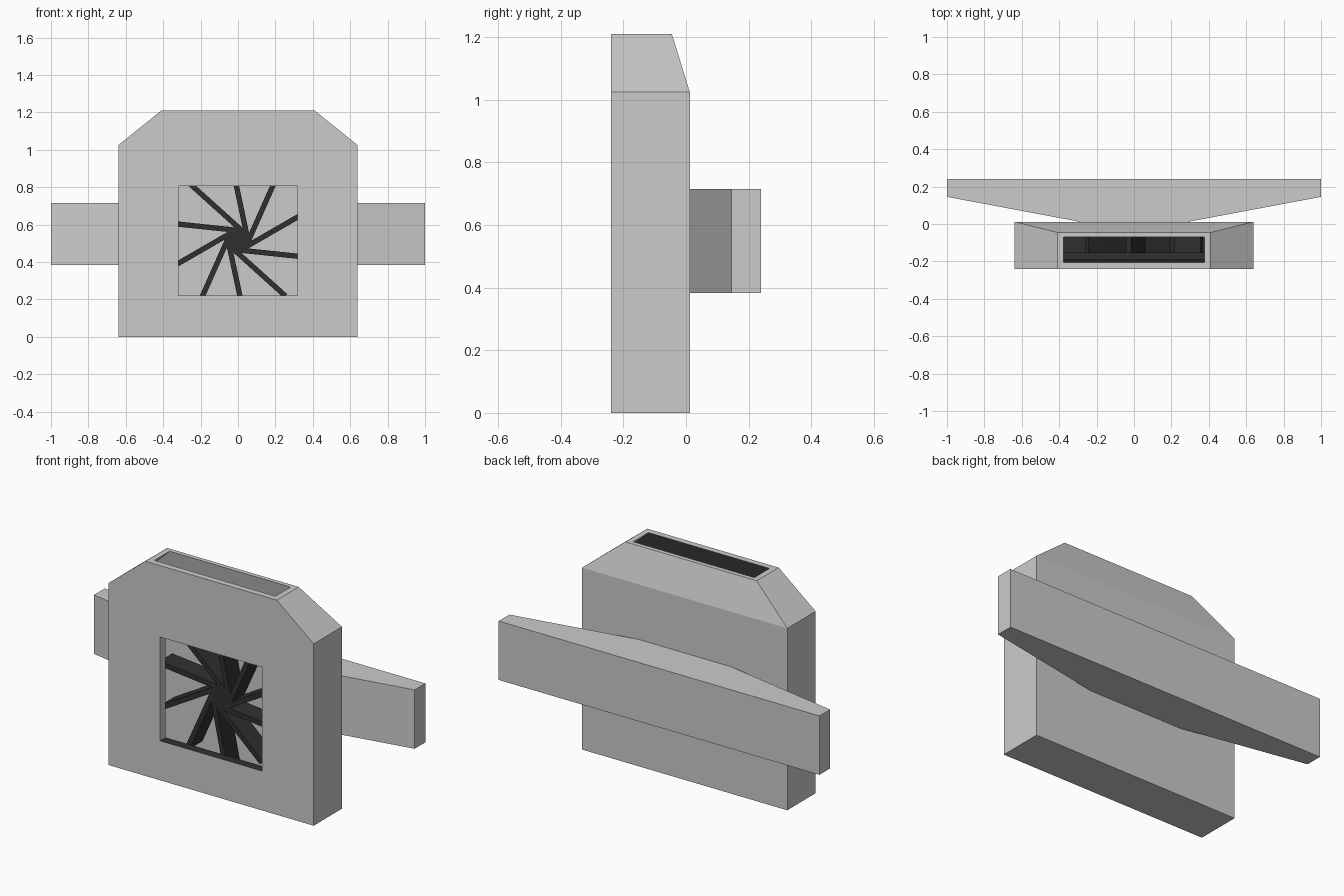
import bpy, bmesh, math
from mathutils import Matrix, Vector

if "Cube" in bpy.data.objects:
    bpy.data.objects.remove(bpy.data.objects["Cube"])

dark = bpy.data.materials.new("dark")
dark.diffuse_color = (0.03, 0.03, 0.03, 1)
dark.use_nodes = True
dark.node_tree.nodes["Principled BSDF"].inputs["Base Color"].default_value = dark.diffuse_color


def make_object(name, bm, mat=None):
    bmesh.ops.recalc_face_normals(bm, faces=bm.faces)
    me = bpy.data.meshes.new(name)
    bm.to_mesh(me)
    bm.free()
    ob = bpy.data.objects.new(name, me)
    bpy.context.collection.objects.link(ob)
    if mat:
        me.materials.append(mat)
    return ob


def loft(bm, rings):
    """Skin a list of closed point rings and cap both ends."""
    loops = [[bm.verts.new(p) for p in r] for r in rings]
    n = len(loops[0])
    for a, b in zip(loops, loops[1:]):
        for i in range(n):
            j = (i + 1) % n
            bm.faces.new((a[i], a[j], b[j], b[i]))
    bm.faces.new(loops[0])
    bm.faces.new(loops[-1])


def rect(hx, y0, y1, z):
    return [(-hx, y0, z), (hx, y0, z), (hx, y1, z), (-hx, y1, z)]


def box(bm, x0, x1, y0, y1, z0, z1, matrix=Matrix()):
    m = matrix @ Matrix.Translation(((x0 + x1) / 2, (y0 + y1) / 2, (z0 + z1) / 2))
    m = m @ Matrix.Diagonal((x1 - x0, y1 - y0, z1 - z0, 1))
    bmesh.ops.create_cube(bm, size=1, matrix=m)


# Hollow housing: outside going up, rim, then inside going down
bm = bmesh.new()
loft(bm, [rect(0.64, -0.24, 0.012, 0),
          rect(0.64, -0.24, 0.012, 1.025),
          rect(0.41, -0.24, -0.045, 1.21),
          rect(0.377, -0.205, -0.07, 1.21),
          rect(0.60, -0.19, -0.03, 1.0),
          rect(0.60, -0.19, -0.03, 0.04)])
housing = make_object("housing", bm)

# Square window cut through the front wall
bm = bmesh.new()
box(bm, -0.318, 0.318, -0.4, -0.12, 0.222, 0.807)
cutter = make_object("window_cutter", bm)
cutter.hide_render = True
mod = housing.modifiers.new("window", 'BOOLEAN')
mod.operation = 'DIFFERENCE'
mod.solver = 'EXACT'
mod.object = cutter
bpy.context.view_layer.objects.active = housing
bpy.ops.object.modifier_apply(modifier=mod.name)
bpy.data.objects.remove(cutter)

# Dark inside of the front wall, floor and window sill
grey = bpy.data.materials.new("grey")
housing.data.materials.clear()
housing.data.materials.append(grey)
housing.data.materials.append(dark)
for p in housing.data.polygons:
    inner_front = p.normal.y > 0.7 and p.center.y < -0.1
    floor = p.normal.z > 0.7 and p.center.z < 0.5
    p.material_index = 1 if inner_front or floor else 0

# Fan rotor: hub with ten offset blades
centre = Matrix.Translation((0, 0, 0.517))
bm = bmesh.new()
bmesh.ops.create_cone(bm, cap_ends=True, segments=20, radius1=0.07, radius2=0.07, depth=0.11,
                      matrix=centre @ Matrix.Translation((0, -0.10, 0)) @ Matrix.Rotation(math.pi / 2, 4, 'X'))
for k in range(10):
    turn = Matrix.Rotation(-math.radians(30 + 36 * k), 4, 'Y')
    box(bm, 0.0, 0.388, -0.155, -0.045, -0.066, -0.038, centre @ turn)
make_object("fan_rotor", bm, dark)

# Rear mounting bar, tapered towards the ends
profile = [(-0.29, 0.012), (0.29, 0.012), (1, 0.145), (1, 0.24), (-1, 0.24), (-1, 0.145)]
bm = bmesh.new()
loft(bm, [[(x, y, z) for x, y in profile] for z in (0.383, 0.715)])
make_object("rear_bar", bm)
